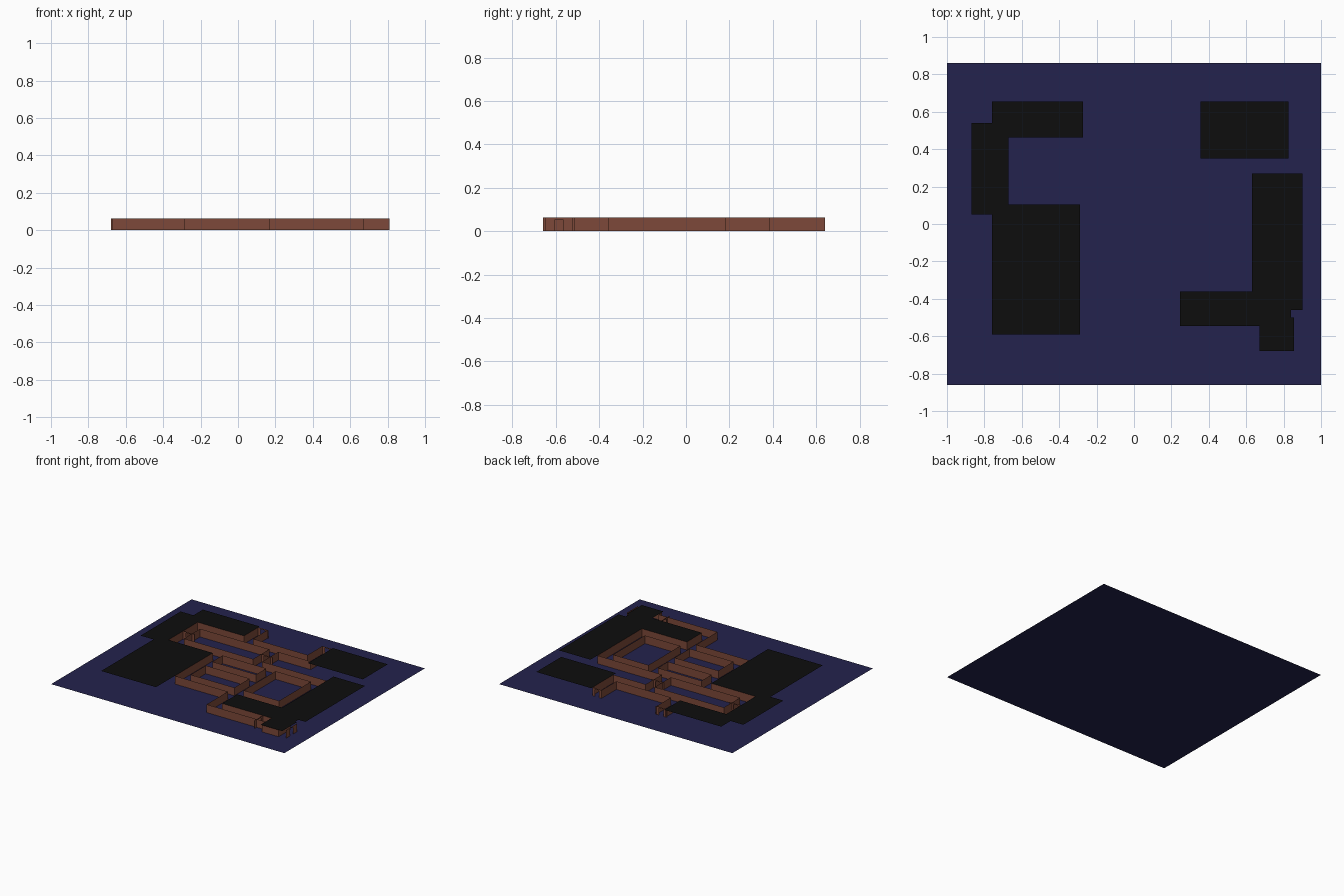
import bpy, bmesh

if "Cube" in bpy.data.objects:
    bpy.data.objects.remove(bpy.data.objects["Cube"])

H = 0.063  # wall height


def material(name, rgb):
    m = bpy.data.materials.new(name)
    m.diffuse_color = (*rgb, 1)
    m.use_nodes = True
    m.node_tree.nodes["Principled BSDF"].inputs["Base Color"].default_value = m.diffuse_color
    return m


NAVY = material("navy floor", (0.0175, 0.0165, 0.075))
BROWN = material("brick brown", (0.205, 0.066, 0.041))
BLACK = material("black roof", (0.004, 0.004, 0.004))


def build(name, quads, mat):
    """One object from flat quads."""
    bm = bmesh.new()
    for q in quads:
        bm.faces.new([bm.verts.new(p) for p in q])
    bmesh.ops.remove_doubles(bm, verts=bm.verts, dist=0.0005)
    me = bpy.data.meshes.new(name)
    bm.to_mesh(me)
    bm.free()
    me.materials.append(mat)
    ob = bpy.data.objects.new(name, me)
    bpy.context.collection.objects.link(ob)
    return ob


def plate(x0, x1, y0, y1, z):
    return [(x0, y0, z), (x1, y0, z), (x1, y1, z), (x0, y1, z)]


def wall(a, b, z0=0, z1=H):
    return [(*a, z0), (*b, z0), (*b, z1), (*a, z1)]


def wall_path(name, pts, closed=False):
    ends = pts[1:] + pts[:1] if closed else pts[1:]
    build(name, [wall(a, b) for a, b in zip(pts, ends)], BROWN)


def block(name, x0, x1, y0, y1):
    wall_path(name, [(x0, y0), (x1, y0), (x1, y1), (x0, y1)], True)


def doorway(name, a, b, half=0.019, top=0.054):
    """Thin panel with a small opening in the middle."""
    (ax, ay), (bx, by) = a, b
    length = abs(bx - ax) + abs(by - ay)

    def at(t):
        return (ax + (bx - ax) * t, ay + (by - ay) * t)
    l, r = at(0.5 - half / length), at(0.5 + half / length)
    build(name, [wall(a, l, 0, top), wall(r, b, 0, top), wall(a, l, top, H),
                 wall(l, r, top, H), wall(r, b, top, H)], BROWN)


# Floor
build("floor", [plate(-1, 1, -0.86, 0.86, 0)], NAVY)

# Roof plates outside the corridors
build("roof_west", [plate(-0.87, -0.76, 0.05, 0.54, H),
                    plate(-0.76, -0.67, 0.105, 0.655, H),
                    plate(-0.67, -0.273, 0.463, 0.655, H),
                    plate(-0.76, -0.29, -0.59, 0.105, H)], BLACK)
build("roof_north_east", [plate(0.355, 0.825, 0.35, 0.655, H)], BLACK)
build("roof_east", [plate(0.63, 0.9, -0.46, 0.27, H),
                    plate(0.245, 0.63, -0.545, -0.36, H),
                    plate(0.63, 0.84, -0.545, -0.46, H)], BLACK)
build("roof_south_east", [plate(0.67, 0.855, -0.68, -0.5, H + 0.0005)], BLACK)

# Outer corridor walls
wall_path("outer_wall_west", [(-0.273, 0.64), (-0.273, 0.463), (-0.67, 0.463),
                              (-0.67, 0.105), (-0.29, 0.105), (-0.29, -0.36),
                              (0.165, -0.36), (0.165, -0.62), (0.67, -0.62),
                              (0.67, -0.66), (0.81, -0.66), (0.81, -0.515),
                              (0.67, -0.515), (0.67, -0.545), (0.245, -0.545),
                              (0.245, -0.36), (0.63, -0.36), (0.63, 0.185),
                              (0.077, 0.185), (0.077, 0.383), (0.355, 0.383),
                              (0.355, 0.64)])
wall_path("outer_wall_north", [(0.275, 0.64), (0.275, 0.46), (-0.193, 0.46),
                               (-0.193, 0.64)])

# Inner islands
block("island_north", -0.593, 0.0, 0.185, 0.383)
block("island_middle", -0.21, 0.165, -0.015, 0.11)
block("island_south", -0.21, 0.165, -0.28, -0.095)
block("island_east", 0.245, 0.548, -0.28, 0.11)

# Doorways
doorway("doorway_west", (-0.68, 0.285), (-0.572, 0.285))
doorway("doorway_centre", (-0.012, 0.285), (0.096, 0.285))
doorway("doorway_north_west", (-0.285, 0.637), (-0.185, 0.637))
doorway("doorway_north_east", (0.275, 0.64), (0.355, 0.64))
doorway("doorway_south", (0.594, -0.645), (0.594, -0.53))
doorway("doorway_exit", (0.868, -0.65), (0.868, -0.52))
